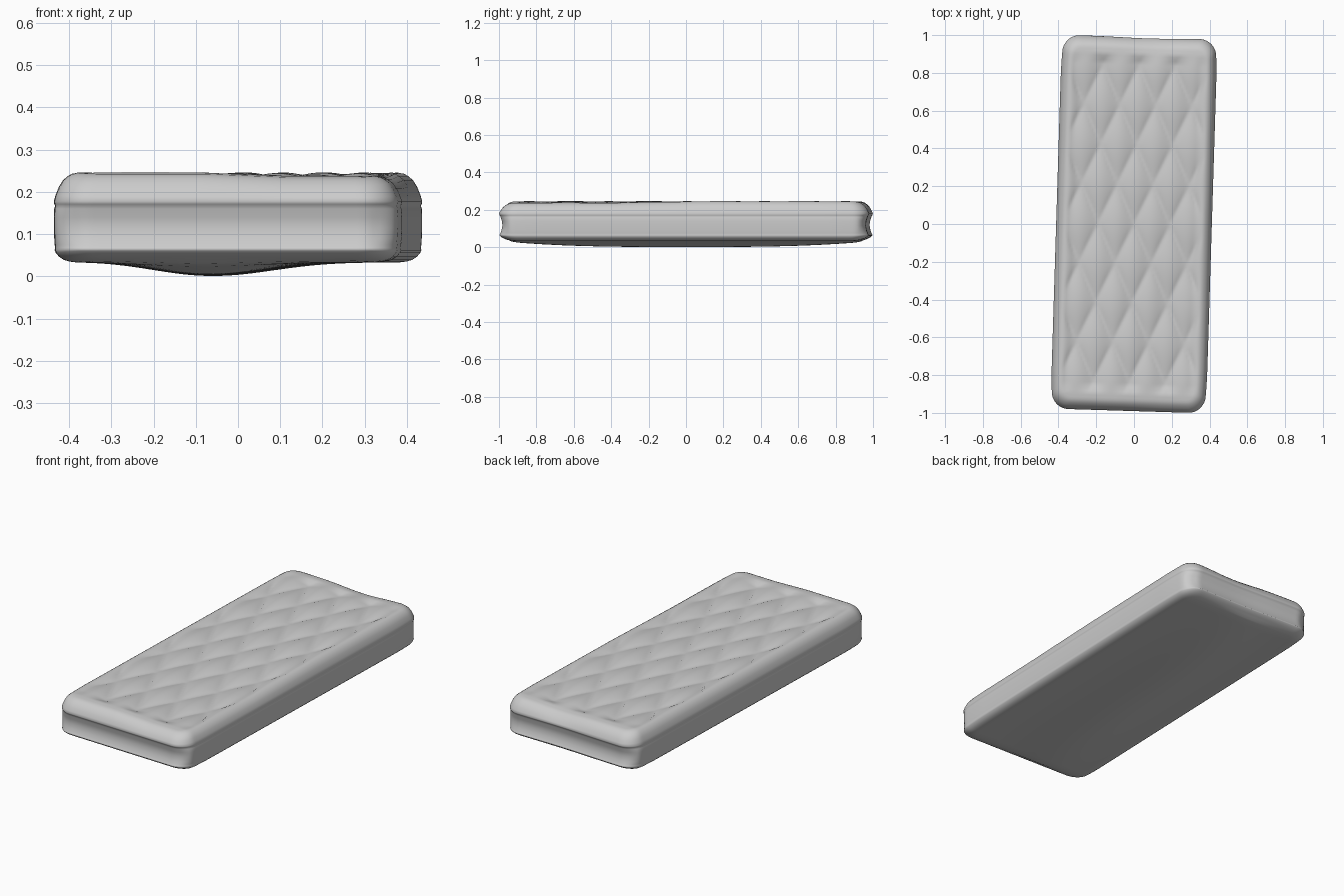
import bpy, bmesh, math
from math import exp, sin, pi

if "Cube" in bpy.data.objects:
    bpy.data.objects.remove(bpy.data.objects["Cube"])

A, B, R = 0.412, 0.990, 0.085     # half width, half length, corner radius
NX, NY = 64, 160
ANGLE = -0.031                    # the mattress lies slightly turned


def clamp(v, lo, hi):
    return max(lo, min(hi, v))


def plan(s, t, inset):
    """Map a point of the unit square onto a rounded rectangle."""
    a, b, r = A - inset, B - inset, max(R - inset * 0.7, 0.03)
    x, y = s * a, t * b
    cx, cy = clamp(x, r - a, a - r), clamp(y, r - b, b - r)
    dx, dy = x - cx, y - cy
    d = math.hypot(dx, dy)
    if d > 0:
        k = max(abs(dx), abs(dy)) / d
        dx, dy = dx * k, dy * k
    x, y = cx + dx, cy + dy
    taper = clamp((abs(y) - 0.75) / 0.25, 0, 1)
    return x * (1 - 0.03 * taper * taper), y


def end_round(y):
    return clamp((abs(y) - 0.88) / 0.1, 0, 1) ** 2


def top_dip(x, y):
    """Rounded ends, sagging of the back edge and of the front right area."""
    back = 0.014 * exp(-((x - 0.08) / 0.16) ** 2 - ((y - 1.0) / 0.13) ** 2)
    front = 0.008 * clamp((x + 0.05) / 0.2, 0, 1) * clamp((0.1 - y) / 0.5, 0, 1)
    return back + front + 0.012 * end_round(y)


def top_z(x, y):
    """Diamond quilting that fades out toward the rim."""
    fade = clamp((0.36 - abs(x)) / 0.04, 0, 1) * clamp((0.9 - abs(y)) / 0.05, 0, 1)
    p, q = x / 0.19 + y / 0.42, x / 0.19 - y / 0.42
    puff = abs(sin(pi * p) * sin(pi * q)) ** 0.65
    return 0.246 - 0.018 * fade * (1 - puff) - top_dip(x, y)


def bottom_z(x, y):
    """Soft belly under the middle."""
    edge = clamp(1 - (abs(x) / 0.37) ** 4, 0, 1)
    belly = 0.032 * exp(-((x + 0.06) / 0.19) ** 2) * edge * max(0, 1 - abs(y) ** 3)
    return 0.033 - belly + 0.012 * end_round(y)


# Side profile from top to bottom: height, inset
PROFILE = [(0.243, 0.043), (0.238, 0.034), (0.228, 0.022), (0.212, 0.012), (0.192, 0.004),
           (0.178, 0.0), (0.171, 0.001), (0.167, 0.003), (0.160, 0.001), (0.14, 0.0),
           (0.115, 0.0), (0.09, 0.001), (0.075, 0.002), (0.067, 0.003), (0.062, 0.002),
           (0.055, 0.005), (0.046, 0.013), (0.039, 0.024), (0.035, 0.038)]

bm = bmesh.new()


def sheet(inset, height, flip):
    grid = []
    for j in range(NY + 1):
        row = []
        for i in range(NX + 1):
            x, y = plan(2 * i / NX - 1, 2 * j / NY - 1, inset)
            row.append(bm.verts.new((x, y, height(x, y))))
        grid.append(row)
    for j in range(NY):
        for i in range(NX):
            f = [grid[j][i], grid[j][i + 1], grid[j + 1][i + 1], grid[j + 1][i]]
            bm.faces.new(f[::-1] if flip else f)
    return grid


# Border indices shared by the sheets and the side rings
border = ([(i, 0) for i in range(NX)] + [(NX, j) for j in range(NY)]
          + [(i, NY) for i in range(NX, 0, -1)] + [(0, j) for j in range(NY, 0, -1)])

# Quilted top and plain underside
top = sheet(0.055, top_z, False)
bottom = sheet(0.055, bottom_z, True)

# Sides, hollowed between the seams at both ends
rings = [[top[j][i] for i, j in border]]
for z, inset in PROFILE:
    ring = []
    for i, j in border:
        x, y = plan(2 * i / NX - 1, 2 * j / NY - 1, inset)
        end = clamp((abs(y) - 0.93) / 0.05, 0, 1)
        hollow = 0.018 * end * sin(pi * clamp((z - 0.065) / 0.11, 0, 1))
        if y > 0:
            hollow += 0.006 * end * exp(-((x - 0.05) / 0.2) ** 2)
        drop = top_dip(x, y) * clamp((z - 0.18) / 0.06, 0, 1)
        rise = 0.012 * end_round(y) * clamp((0.07 - z) / 0.035, 0, 1)
        y -= math.copysign(hollow, y)
        ring.append(bm.verts.new((x, y, z - drop + rise)))
    rings.append(ring)
rings.append([bottom[j][i] for i, j in border])
n = len(border)
for up, low in zip(rings, rings[1:]):
    for k in range(n):
        m = (k + 1) % n
        bm.faces.new((up[k], low[k], low[m], up[m]))

mesh = bpy.data.meshes.new("mattress")
bm.to_mesh(mesh)
bm.free()
mattress = bpy.data.objects.new("mattress", mesh)
bpy.context.collection.objects.link(mattress)
mattress.rotation_euler.z = ANGLE
for poly in mesh.polygons:
    poly.use_smooth = True
